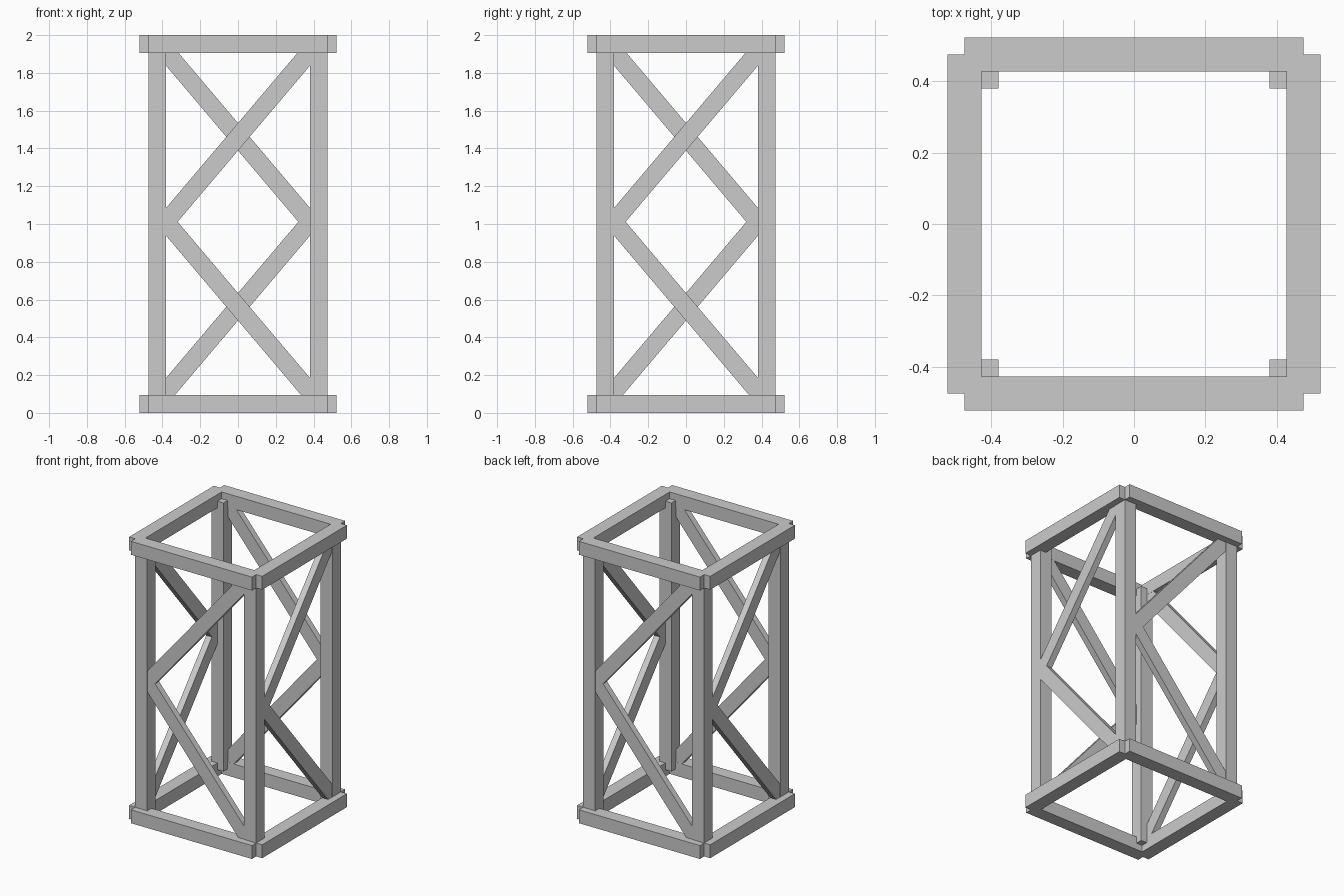
import bpy, bmesh
from math import pi
from mathutils import Matrix

if "Cube" in bpy.data.objects:
    bpy.data.objects.remove(bpy.data.objects["Cube"])

W = 0.095      # beam section
R = 0.475      # rail centre line / outer post face
P = R - W / 2  # post centre


def prism(name, profile, y0, y1, turn):
    """Extrude an x-z profile from y0 to y1, then turn about z in quarter steps."""
    bm = bmesh.new()
    face = bm.faces.new([bm.verts.new((x, y0, z)) for x, z in profile])
    ext = bmesh.ops.extrude_face_region(bm, geom=[face])
    verts = [g for g in ext["geom"] if isinstance(g, bmesh.types.BMVert)]
    bmesh.ops.translate(bm, verts=verts, vec=(0, y1 - y0, 0))
    bmesh.ops.recalc_face_normals(bm, faces=bm.faces)
    bm.transform(Matrix.Rotation(turn * pi / 2, 4, 'Z'))
    mesh = bpy.data.meshes.new(name)
    bm.to_mesh(mesh)
    bm.free()
    ob = bpy.data.objects.new(name, mesh)
    bpy.context.collection.objects.link(ob)
    return ob


def rect(x0, x1, z0, z1):
    return [(x0, z0), (x1, z0), (x1, z1), (x0, z1)]


def slant(mid, slope, half_x=0.385, half_z=0.073):
    """Parallelogram brace with vertical ends."""
    a, b = mid - slope * half_x, mid + slope * half_x
    return [(-half_x, a - half_z), (half_x, b - half_z),
            (half_x, b + half_z), (-half_x, a + half_z)]


# each side repeats the front, turned by 90 degrees
for i, side in enumerate(("front", "right", "back", "left")):
    # horizontal rails
    prism(f"{side}_bottom_rail", rect(-R, R, 0, W), -R - W / 2, -P, i)
    prism(f"{side}_top_rail", rect(-R, R, 2 - W, 2), -R - W / 2, -P, i)
    # corner post
    prism(f"{side}_post", rect(-R, -R + W, W / 2, 2 - W / 2), -R, -R + W, i)
    # zigzag braces
    prism(f"{side}_lower_brace", slant(0.5615, -1.18), -R + 0.002, -P - 0.001, i)
    prism(f"{side}_upper_brace", slant(1.4615, 1.18), -R + 0.002, -P - 0.001, i)
